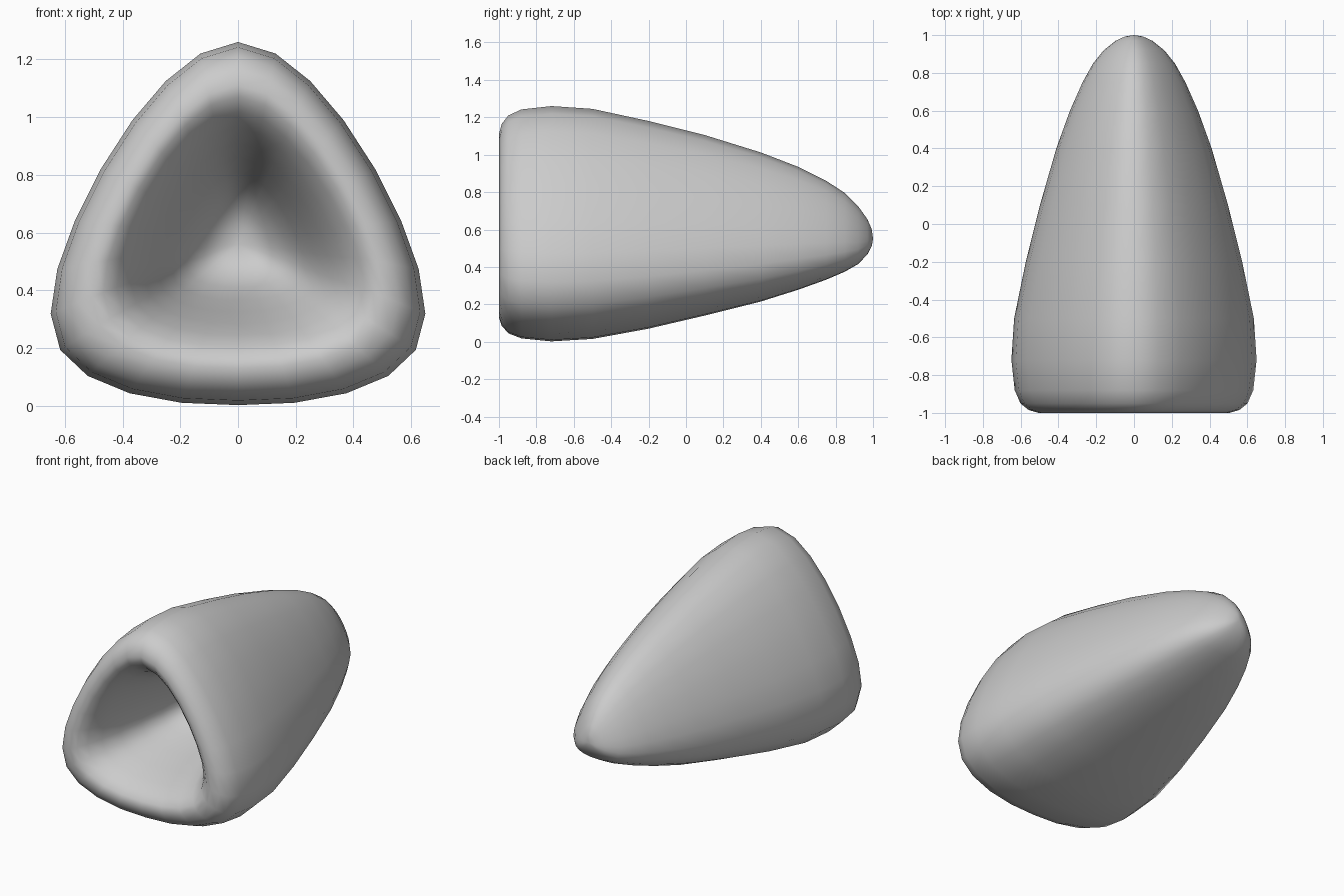
import bpy, bmesh

# Right half of the rounded-triangle section at its widest (x, z), top to bottom
half = [(0, 1.26), (.13, 1.22), (.25, 1.125), (.365, .99), (.475, .82), (.565, .64),
        (.625, .475), (.648, .32), (.615, .195), (.52, .105), (.375, .045), (.195, .012), (0, .004)]
section = half + [(-x, z) for x, z in half[-2:0:-1]]
N = len(section)

# Outer skin: (y, bottom z, top z), from the rim back to the tip
outer = [(-1, .13, 1.11), (-.985, .085, 1.165), (-.95, .045, 1.21), (-.88, .018, 1.242),
         (-.72, .002, 1.26), (-.5, .015, 1.245), (-.2, .07, 1.18), (.1, .14, 1.105),
         (.4, .215, 1.012), (.6, .278, .935), (.75, .332, .86), (.85, .375, .795),
         (.92, .415, .725), (.97, .467, .655), (.993, .51, .602)]
# Cavity: same form, from deep inside out to the rim
cavity = [(-.21, .51, .63), (-.24, .46, .69), (-.32, .41, .76), (-.45, .365, .81),
          (-.6, .325, .86), (-.75, .285, .91), (-.87, .245, .965), (-.95, .205, 1.02),
          (-.99, .165, 1.07)]

bm = bmesh.new()
rings = []
for y, z0, z1 in cavity + outer:
    s = (z1 - z0) / 1.256
    rings.append([bm.verts.new((x * s, y, z0 + (z - .004) * s)) for x, z in section])
for a, b in zip(rings, rings[1:]):
    for i in range(N):
        j = (i + 1) % N
        bm.faces.new((a[i], a[j], b[j], b[i]))
# Close the cavity bottom and the tip
for ring, p in ((rings[0], (0, -.2, .56)), (rings[-1], (0, 1, .55))):
    c = bm.verts.new(p)
    for i in range(N):
        bm.faces.new((ring[i], ring[(i + 1) % N], c))
bmesh.ops.recalc_face_normals(bm, faces=bm.faces)
me = bpy.data.meshes.new("hollow_horn")
bm.to_mesh(me)
bm.free()
me.shade_smooth()
bpy.context.collection.objects.link(bpy.data.objects.new("hollow_horn", me))
